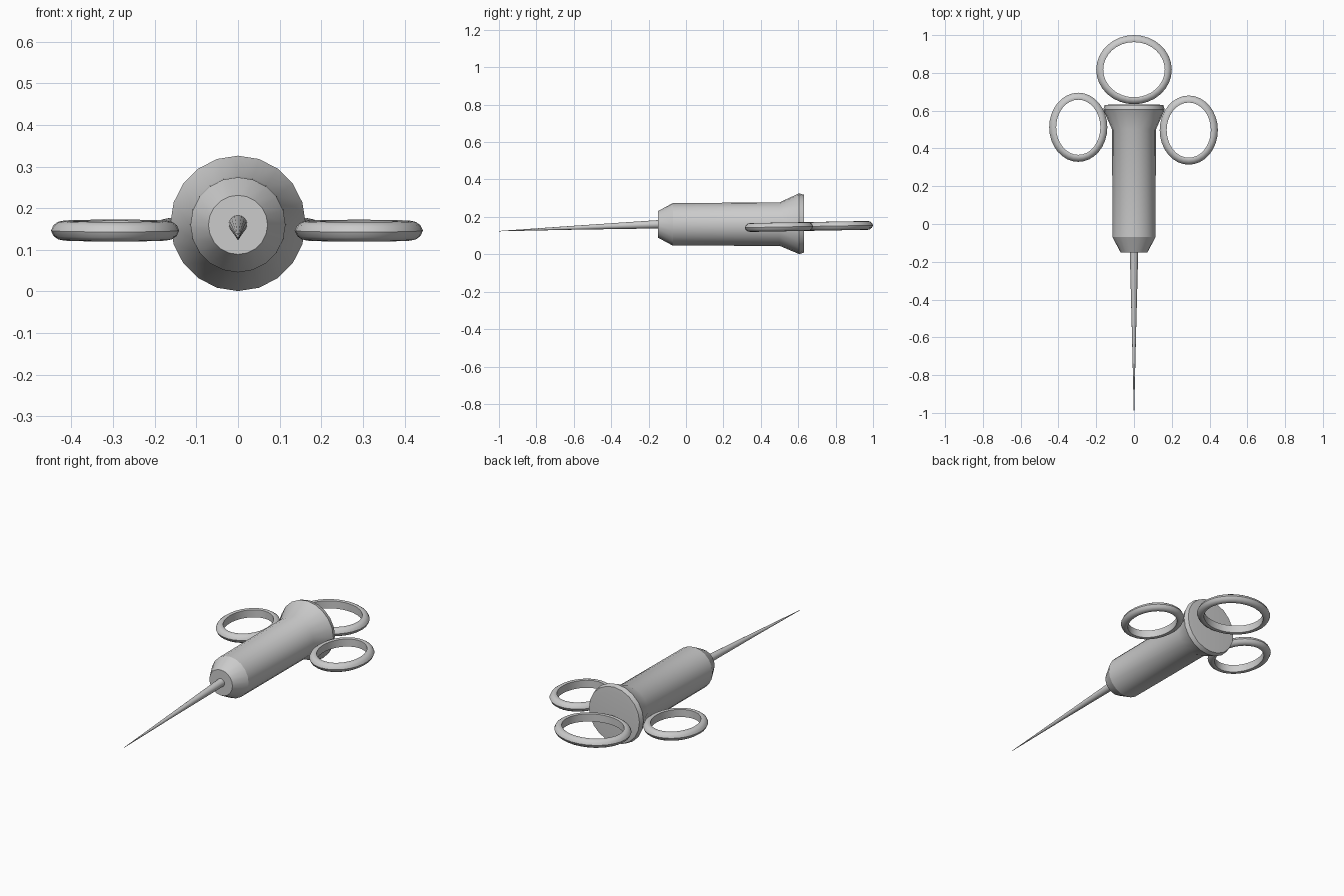
import bpy
from math import sin, cos, pi, radians

if "Cube" in bpy.data.objects:
    bpy.data.objects.remove(bpy.data.objects["Cube"])


def build(name, loops, close_loops=False, caps=False, angle=35):
    """Skin a list of equal-length vertex loops into one object."""
    n, m = len(loops[0]), len(loops)
    verts = [v for loop in loops for v in loop]
    faces = []
    for i in range(m if close_loops else m - 1):
        a, b = i * n, ((i + 1) % m) * n
        for j in range(n):
            k = (j + 1) % n
            faces.append((a + j, b + j, b + k, a + k))
    if caps:
        faces.append(tuple(range(n)))
        faces.append(tuple(reversed(range((m - 1) * n, m * n))))
    mesh = bpy.data.meshes.new(name)
    mesh.from_pydata(verts, [], faces)
    obj = bpy.data.objects.new(name, mesh)
    bpy.context.collection.objects.link(obj)
    bpy.ops.object.select_all(action='DESELECT')
    obj.select_set(True)
    bpy.context.view_layer.objects.active = obj
    bpy.ops.object.mode_set(mode='EDIT')
    bpy.ops.mesh.select_all(action='SELECT')
    bpy.ops.mesh.normals_make_consistent(inside=False)
    bpy.ops.object.mode_set(mode='OBJECT')
    bpy.ops.object.shade_smooth_by_angle(angle=radians(angle))
    return obj


def tube(name, stations, sides):
    """Round body along y from (y, centre z, radius) stations."""
    loops = [[(r * sin(2 * pi * i / sides), y, z + r * cos(2 * pi * i / sides))
              for i in range(sides)] for y, z, r in stations]
    return build(name, loops, caps=True, angle=25)


def finger_ring(name, x, y, rx, ry, sides=32):
    """Oval ring, flat inside and rounded outside, tilted slightly up to the back."""
    section = [(0, -.021), (0, .021), (.008, .0235), (.020, .021), (.031, .013),
               (.037, 0), (.031, -.013), (.020, -.021), (.008, -.0235)]
    loops = []
    for i in range(sides):
        c, s = cos(2 * pi * i / sides), sin(2 * pi * i / sides)
        loop = []
        for t, h in section:
            py = y + (ry + t) * s
            loop.append((x + (rx + t) * c, py, .143 + .018 * (py - .33) + h))
        loops.append(loop)
    return build(name, loops, close_loops=True)


# Barrel with chamfered nose and flared rear flange
tube("barrel", [(-.15, .16, .071), (-.07, .16, .114), (.50, .1615, .116),
                (.605, .1635, .1625), (.63, .1635, .155), (.632, .1635, .128)], 20)

# Tapered needle, drooping slightly to the tip
tube("needle", [(-.14, .161, .0225), (-.6, .142, .0105), (-1.0, .124, .001)], 16)

# Finger rings and thumb ring
finger_ring("left_finger_ring", -.295, .512, .117, .146)
finger_ring("right_finger_ring", .290, .497, .117, .146)
finger_ring("thumb_ring", 0, .817, .163, .146)
